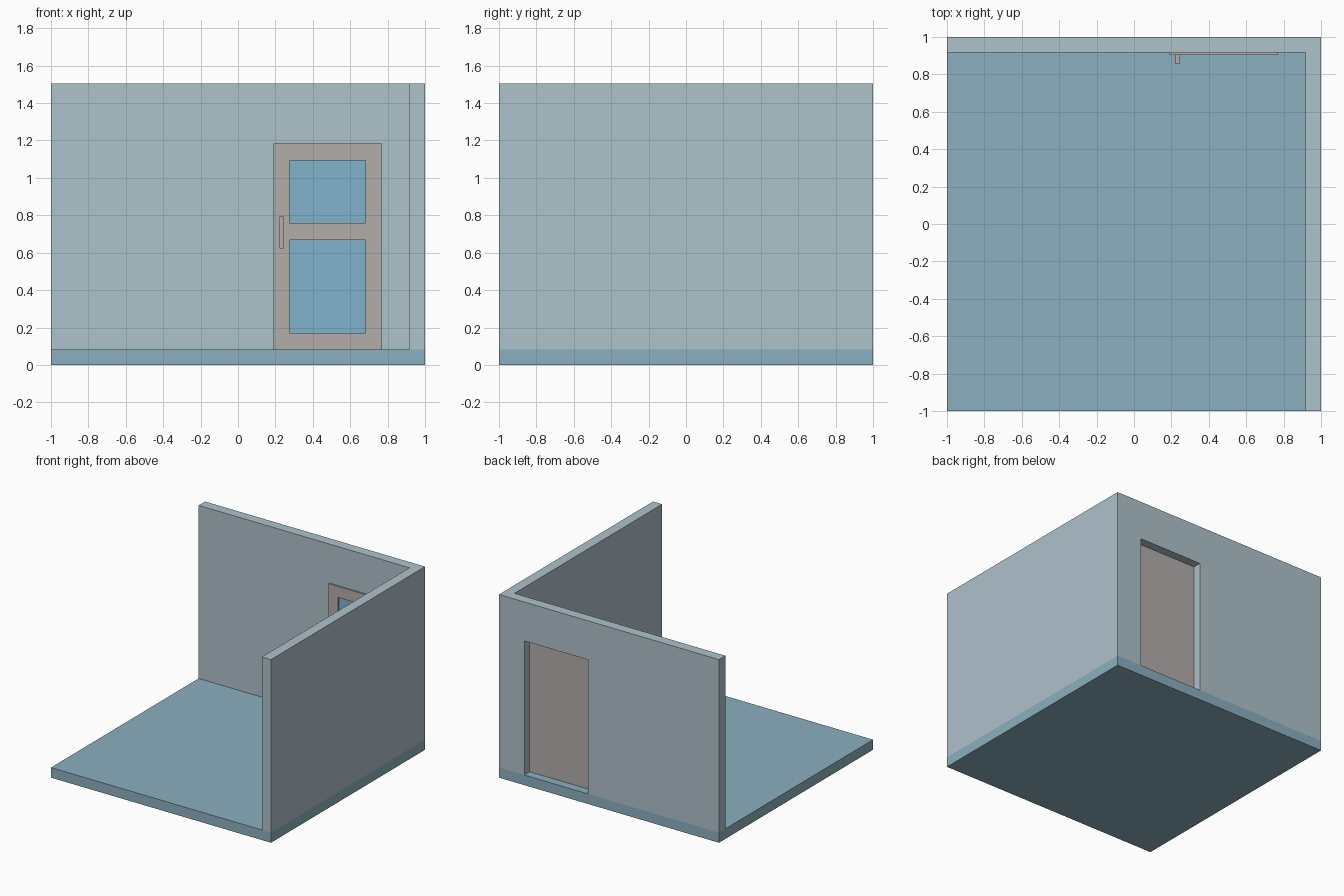
import bpy, bmesh, math

if "Cube" in bpy.data.objects:
    bpy.data.objects.remove(bpy.data.objects["Cube"])


def material(name, rgb):
    m = bpy.data.materials.new(name)
    m.diffuse_color = (*rgb, 1)
    m.use_nodes = True
    m.node_tree.nodes["Principled BSDF"].inputs["Base Color"].default_value = m.diffuse_color
    return m


wall_blue = material("wall_blue", (0.43, 0.54, 0.60))
floor_blue = material("floor_blue", (0.26, 0.43, 0.52))
door_tan = material("door_tan", (0.45, 0.42, 0.41))
panel_blue = material("panel_blue", (0.22, 0.45, 0.60))


def block_solid(name, xs, ys, zs, filled, mats, pick):
    """Closed skin around the filled cells of a grid given by its cut lines."""
    cuts = (xs, ys, zs)
    cells = {(i, j, k) for i in range(len(xs) - 1) for j in range(len(ys) - 1)
             for k in range(len(zs) - 1) if filled(i, j, k)}
    bm = bmesh.new()
    verts = {}
    for cell in sorted(cells):
        for axis in range(3):
            for side in (0, 1):
                near = list(cell)
                near[axis] += 2 * side - 1
                if tuple(near) in cells:
                    continue
                u, v = (axis + 1) % 3, (axis + 2) % 3
                loop = []
                for a, b in ((0, 0), (1, 0), (1, 1), (0, 1)):
                    p = list(cell)
                    p[axis] += side
                    p[u] += a
                    p[v] += b
                    p = tuple(p)
                    if p not in verts:
                        verts[p] = bm.verts.new([cuts[n][p[n]] for n in range(3)])
                    loop.append(verts[p])
                face = bm.faces.new(loop if side else loop[::-1])
                face.material_index = pick(cell, axis, side)
    # merge the flat grid faces into clean panels
    bmesh.ops.dissolve_limit(bm, angle_limit=math.radians(1), verts=bm.verts[:],
                             edges=bm.edges[:], delimit={'MATERIAL'})
    mesh = bpy.data.meshes.new(name)
    bm.to_mesh(mesh)
    bm.free()
    for m in mats:
        mesh.materials.append(m)
    obj = bpy.data.objects.new(name, mesh)
    bpy.context.collection.objects.link(obj)
    return obj


# Room: floor slab, right wall, and back wall with a doorway
block_solid("room_shell",
            (-1, 0.19, 0.77, 0.917, 1), (-1, 0.917, 1), (0, 0.083, 1.185, 1.505),
            lambda i, j, k: k == 0 or i == 3 or (j == 1 and (i, k) != (1, 1)),
            (floor_blue, wall_blue),
            lambda c, axis, side: min(c[2], 1))

# Door: flat back, two recessed panels on the room side
block_solid("door",
            (0.19, 0.275, 0.682, 0.77), (0.904, 0.92, 0.93),
            (0.083, 0.171, 0.668, 0.76, 1.094, 1.185),
            lambda i, j, k: j == 1 or i != 1 or k not in (1, 3),
            (door_tan, panel_blue),
            lambda c, axis, side: int(c[0] == 1 and c[1] == 1 and c[2] in (1, 3)
                                      and axis == 1 and side == 0))

# Pull handle: upright bar on two short arms
block_solid("door_handle",
            (0.222, 0.243), (0.856, 0.877, 0.904), (0.623, 0.644, 0.773, 0.794),
            lambda i, j, k: j == 0 or k != 1,
            (door_tan,), lambda c, axis, side: 0)
